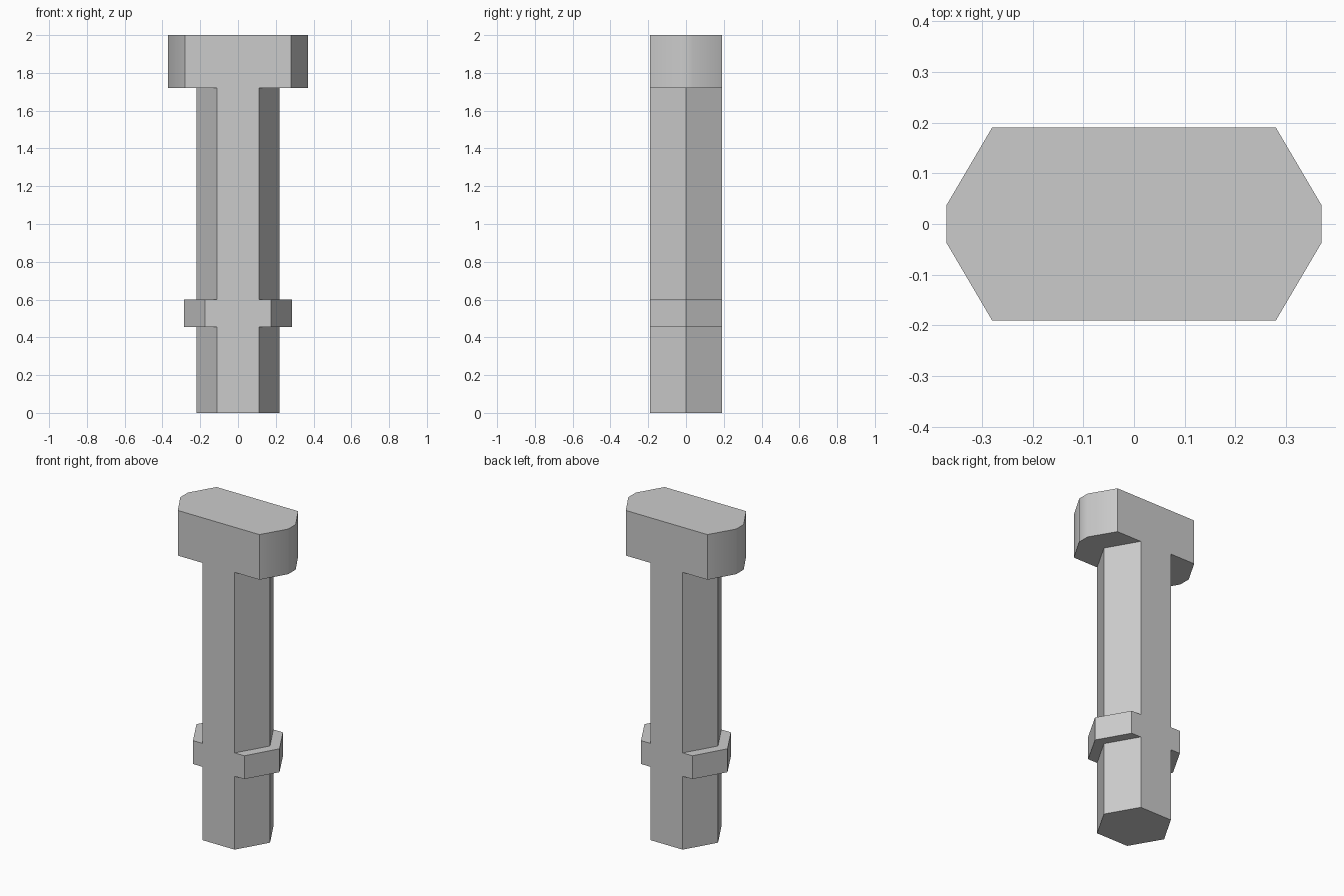
import bpy
import bmesh
import math

cube = bpy.data.objects.get("Cube")
if cube:
    bpy.data.objects.remove(cube, do_unlink=True)

HALF_DEPTH = 0.19
COLLAR_BOTTOM, COLLAR_TOP = 0.455, 0.60
HEAD_BOTTOM, HEAD_TOP = 1.72, 2.0

steel = bpy.data.materials.new("grey_steel")
steel.use_nodes = True
grey = (0.6, 0.6, 0.6, 1)
steel.diffuse_color = grey
steel.node_tree.nodes["Principled BSDF"].inputs["Base Color"].default_value = grey


def prism(name, profile, bottom, top):
    """Extrude a flat outline from bottom to top."""
    bm = bmesh.new()
    face = bm.faces.new([bm.verts.new((x, y, bottom)) for x, y in profile])
    result = bmesh.ops.extrude_face_region(bm, geom=[face])
    moved = [v for v in result["geom"] if isinstance(v, bmesh.types.BMVert)]
    bmesh.ops.translate(bm, verts=moved, vec=(0, 0, top - bottom))
    bmesh.ops.recalc_face_normals(bm, faces=bm.faces)
    mesh = bpy.data.meshes.new(name)
    bm.to_mesh(mesh)
    bm.free()
    mesh.materials.append(steel)
    obj = bpy.data.objects.new(name, mesh)
    bpy.context.collection.objects.link(obj)
    return obj


def mirrored(half):
    """Complete the +x half of an outline by turning it half way round."""
    return half + [(-x, -y) for x, y in half]


# Hexagonal shaft
shaft = [(0.11, -HALF_DEPTH), (0.22, 0), (0.11, HALF_DEPTH)]
prism("shaft", mirrored(shaft), 0, HEAD_BOTTOM)

# Collar halves wrapped round the shaft sides, flush at front and back
rim = [(0.176, -HALF_DEPTH), (0.285, 0), (0.176, HALF_DEPTH)]
for name, side in (("left_collar", 1), ("right_collar", -1)):
    outline = [(side * x, y) for x, y in rim + shaft[::-1]]
    prism(name, outline, COLLAR_BOTTOM, COLLAR_TOP)

# Wide hammer head with softly shaded chamfered ends
end = [(0.28, -HALF_DEPTH), (0.37, -0.037), (0.37, 0.037), (0.28, HALF_DEPTH)]
head = prism("head", mirrored(end), HEAD_BOTTOM, HEAD_TOP)
bpy.ops.object.select_all(action="DESELECT")
head.select_set(True)
bpy.context.view_layer.objects.active = head
bpy.ops.object.shade_smooth_by_angle(angle=math.radians(40))
